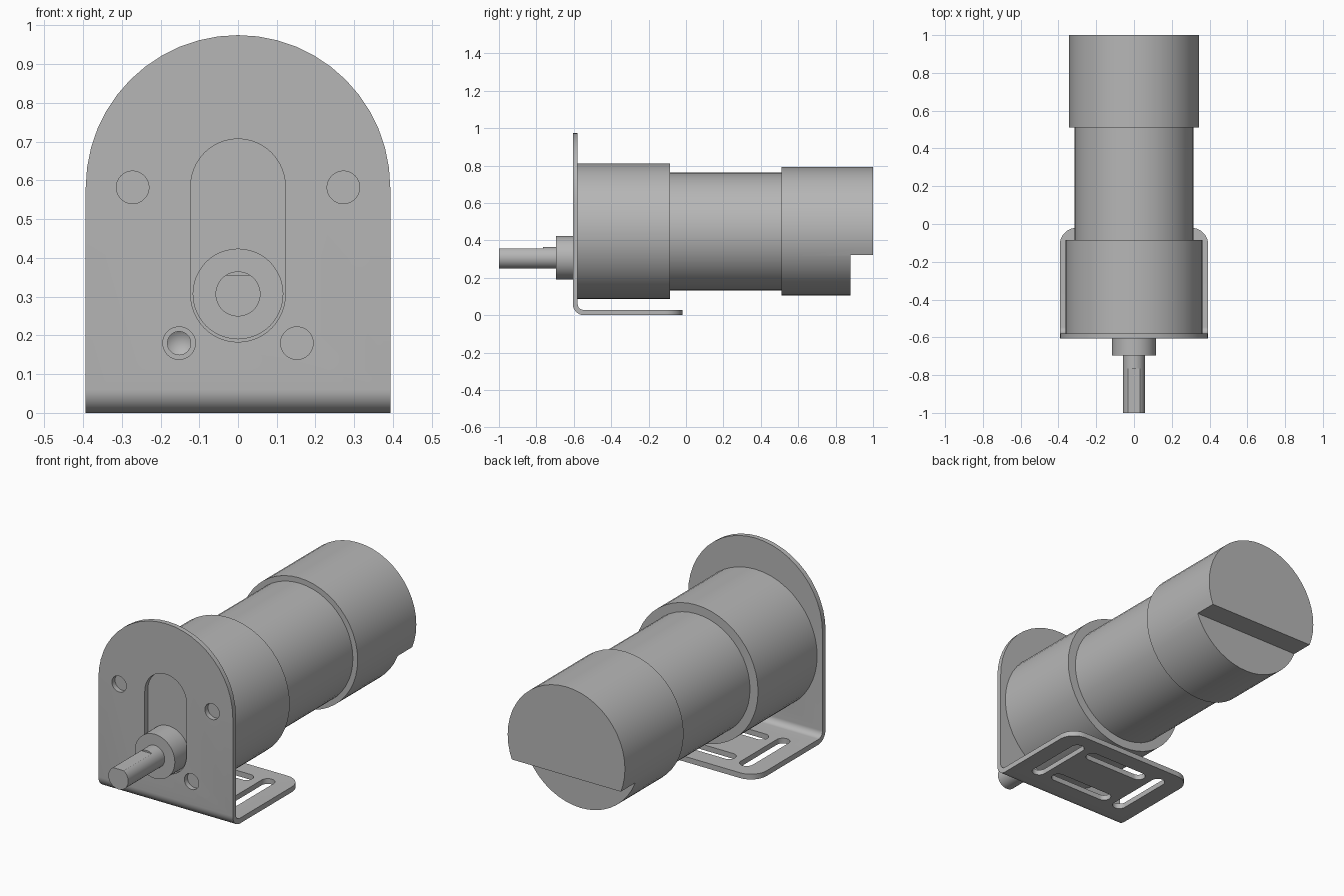
import bpy, bmesh
from math import sin, cos, pi

SEG = 48

cube = bpy.data.objects.get("Cube")
if cube:
    bpy.data.objects.remove(cube, do_unlink=True)

metal = bpy.data.materials.new("plain grey metal")
metal.use_nodes = True
GREY = (0.47, 0.47, 0.47, 1)
metal.diffuse_color = GREY
metal.node_tree.nodes["Principled BSDF"].inputs["Base Color"].default_value = GREY


def finish(name, bm):
    bmesh.ops.recalc_face_normals(bm, faces=bm.faces)
    mesh = bpy.data.meshes.new(name)
    bm.to_mesh(mesh)
    bm.free()
    mesh.materials.append(metal)
    ob = bpy.data.objects.new(name, mesh)
    bpy.context.collection.objects.link(ob)
    return ob


def arc(cu, cv, r, start, end, n=SEG // 2):
    """Points on an arc, angles in half turns."""
    return [(cu + r * cos(pi * (start + (end - start) * i / n)),
             cv + r * sin(pi * (start + (end - start) * i / n))) for i in range(n + 1)]


def slot(cu, cv, half, r, upright=False):
    """Stadium outline; half is the distance from centre to each arc centre."""
    if upright:
        return arc(cu, cv + half, r, 0, 1) + arc(cu, cv - half, r, 1, 2)
    return arc(cu + half, cv, r, -.5, .5) + arc(cu - half, cv, r, .5, 1.5)


def prism(name, outline, axis, lo, hi):
    """Extrude a flat outline along an axis."""
    place = {"x": lambda u, v, t: (t, u, v),
             "y": lambda u, v, t: (u, t, v),
             "z": lambda u, v, t: (u, v, t)}[axis]
    bm = bmesh.new()
    a, b = [[bm.verts.new(place(u, v, t)) for u, v in outline] for t in (lo, hi)]
    n = len(outline)
    bm.faces.new(a)
    bm.faces.new(b[::-1])
    for i in range(n):
        bm.faces.new((a[i], a[(i + 1) % n], b[(i + 1) % n], b[i]))
    return finish(name, bm)


def cylinder(name, x, z, r, front, back, r_back=None):
    """Round part lying along y; a zero back radius makes a cone."""
    bm = bmesh.new()
    rb = r if r_back is None else r_back
    bmesh.ops.create_cone(bm, cap_ends=True, segments=SEG, radius1=r, radius2=rb, depth=back - front)
    for v in bm.verts:
        a, b, c = v.co
        v.co = (x + a, (front + back) / 2 + c, z + b)
    return finish(name, bm)


def boolean(ob, tool, operation="DIFFERENCE"):
    mod = ob.modifiers.new("cut", "BOOLEAN")
    mod.operation, mod.solver, mod.object = operation, "EXACT", tool
    bpy.context.view_layer.objects.active = ob
    bpy.ops.object.modifier_apply(modifier=mod.name)
    bpy.data.objects.remove(tool, do_unlink=True)


# Mounting bracket: bent strip trimmed to an arched face and a rounded foot
W, FRONT, INNER, BACK, T = .393, -.605, -.579, -.02, .028
BEND = .06
strip = ([(BACK, 0), (BACK, T), (INNER + BEND - T, T)]
         + arc(INNER + BEND - T, BEND, BEND - T, 1.5, 1, 10)
         + [(INNER, .975), (FRONT, .975)]
         + arc(FRONT + BEND, BEND, BEND, 1, 1.5, 10))
bracket = prism("mounting_bracket", strip, "x", -W - .05, W + .05)
arch = [(-W, -.1), (W, -.1)] + arc(0, .582, W, 0, 1)
boolean(bracket, prism("arch_trim", arch, "y", -1, 1), "INTERSECT")
R = .09
foot = ([(-W, -.8), (W, -.8)] + arc(W - R, BACK - R, R, 0, .5, 12)
        + arc(R - W, BACK - R, R, .5, 1, 12))
boolean(bracket, prism("foot_trim", foot, "z", -1, 2), "INTERSECT")

# Openings in the bracket face
boolean(bracket, prism("shaft_slot", slot(0, .445, .14, .122, True), "y", -.7, -.5))
for side in (-1, 1):
    for x, z in ((.152, .71), (.152, .18), (.272, .582)):
        boolean(bracket, cylinder("screw_hole", side * x, z, .042, -.7, -.5))
    # Adjustment slots in the foot
    boolean(bracket, prism("side_slot", slot(side * .265, -.28, .15, .035, True), "z", -.1, .1))
    boolean(bracket, prism("cross_slot", slot(0, -.28 + side * .135, .15, .035), "z", -.1, .1))

# Gearbox with two tapped holes on one side
AXIS = .448
gearbox = cylinder("gearbox_housing", 0, AXIS, .362, INNER, -.085)
for z in (.71, .18):
    boolean(gearbox, cylinder("drill", -.152, z, .03, -.7, -.48))
    boolean(gearbox, cylinder("drill_tip", -.152, z, .03, -.4801, -.46, 0))

# Motor can and rear cap with its stepped lower edge
can = cylinder("motor_can", 0, AXIS, .315, -.085, .51)
cap = cylinder("rear_cap", 0, AXIS, .343, .51, 1)
step = [(.88, -.1), (1.2, -.1), (1.2, .322), (.88, .322)]
boolean(cap, prism("step_cut", step, "x", -1, 1))

# Offset output boss and flatted shaft
OUT = .307
boss = cylinder("output_boss", 0, OUT, .117, -.695, INNER)
shaft = cylinder("output_shaft", 0, OUT, .058, -1, -.695)
flat = [(-1.2, .356), (-.765, .356), (-.765, .5), (-1.2, .5)]
boolean(shaft, prism("flat_cut", flat, "x", -.2, .2))

# Smooth round surfaces, keep machined edges crisp
bpy.ops.object.select_all(action="DESELECT")
parts = (bracket, gearbox, can, cap, boss, shaft)
for ob in parts:
    ob.select_set(True)
bpy.context.view_layer.objects.active = bracket
bpy.ops.object.shade_smooth_by_angle(angle=pi / 6)
